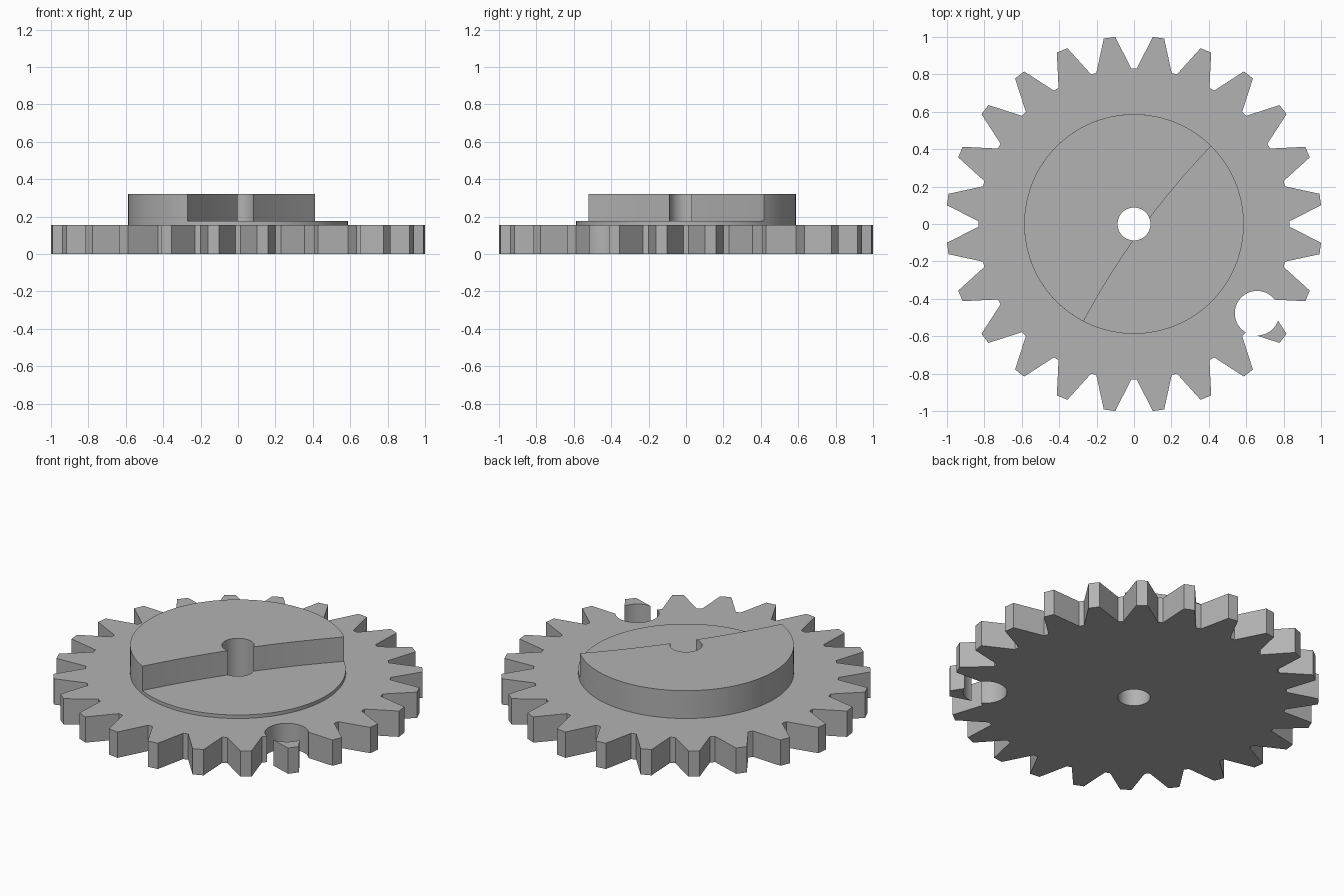
import bpy
import bmesh
from math import sin, cos, radians, pi
from mathutils import Vector

if "Cube" in bpy.data.objects:
    bpy.data.objects.remove(bpy.data.objects["Cube"])

GREY = (0.45, 0.45, 0.45, 1)
TEETH = 24
TIP_R, ROOT_R, DISC_R, BORE_R = 1.005, 0.832, 0.587, 0.088
GEAR_TOP, DISC_TOP, CAM_TOP = 0.155, 0.176, 0.322

grey = bpy.data.materials.new("plain grey")
grey.use_nodes = True
grey.diffuse_color = GREY
grey.node_tree.nodes["Principled BSDF"].inputs["Base Color"].default_value = GREY


def polar(r, deg):
    return Vector((r * cos(radians(deg)), r * sin(radians(deg))))


def arc(r, start, end, steps):
    return [polar(r, start + (end - start) * i / steps) for i in range(steps + 1)]


def circle(r, centre=(0, 0), steps=96):
    return [polar(r, 360 * i / steps) + Vector(centre) for i in range(steps)]


def prism(name, outline, z0, z1):
    """Extrude a closed outline upwards from z0 to z1."""
    bm = bmesh.new()
    face = bm.faces.new([bm.verts.new((p.x, p.y, z0)) for p in outline])
    up = bmesh.ops.extrude_face_region(bm, geom=[face])["geom"]
    bmesh.ops.translate(bm, vec=(0, 0, z1 - z0),
                        verts=[v for v in up if isinstance(v, bmesh.types.BMVert)])
    bmesh.ops.recalc_face_normals(bm, faces=bm.faces)
    mesh = bpy.data.meshes.new(name)
    bm.to_mesh(mesh)
    bm.free()
    mesh.materials.append(grey)
    obj = bpy.data.objects.new(name, mesh)
    bpy.context.collection.objects.link(obj)
    return obj


def drill(obj, radius, centre=(0, 0)):
    """Cut a round vertical hole right through an object."""
    cutter = prism("drill", circle(radius, centre), -0.5, 1)
    cutter.hide_render = True
    mod = obj.modifiers.new("hole", "BOOLEAN")
    mod.operation = "DIFFERENCE"
    mod.solver = "EXACT"
    mod.object = cutter
    bpy.context.view_layer.objects.active = obj
    bpy.ops.object.modifier_apply(modifier=mod.name)
    bpy.data.objects.remove(cutter)


# Toothed wheel: tapered teeth with narrow flat roots
outline = []
for i in range(TEETH):
    mid = (i + 0.5) * 360 / TEETH
    outline += [polar(ROOT_R, mid - 6.5), polar(TIP_R, mid - 1.75),
                polar(TIP_R, mid + 1.75), polar(ROOT_R, mid + 6.5)]
gear = prism("gear_wheel", outline, 0, GEAR_TOP)
drill(gear, 0.119, (0.658, -0.477))  # notch biting into one tooth

# Thin round step on the wheel
disc = prism("hub_disc", circle(DISC_R, steps=128), GEAR_TOP, DISC_TOP)

# Raised half disc with a gently bowed cut edge
rim = arc(DISC_R, 45.3, 242.6, 72)
start, end = rim[-1], rim[0]
along = end - start
bulge = Vector((-along.y, along.x)).normalized() * 0.04
bow = [start + along * t + bulge * 4 * t * (1 - t) for t in [i / 20 for i in range(1, 20)]]
cam = prism("half_disc_cam", rim + bow, DISC_TOP, CAM_TOP)

# Centre bore and shading
for part in (gear, disc, cam):
    drill(part, BORE_R)
    bpy.ops.object.select_all(action="DESELECT")
    part.select_set(True)
    bpy.context.view_layer.objects.active = part
    bpy.ops.object.shade_smooth_by_angle(angle=pi / 9)
